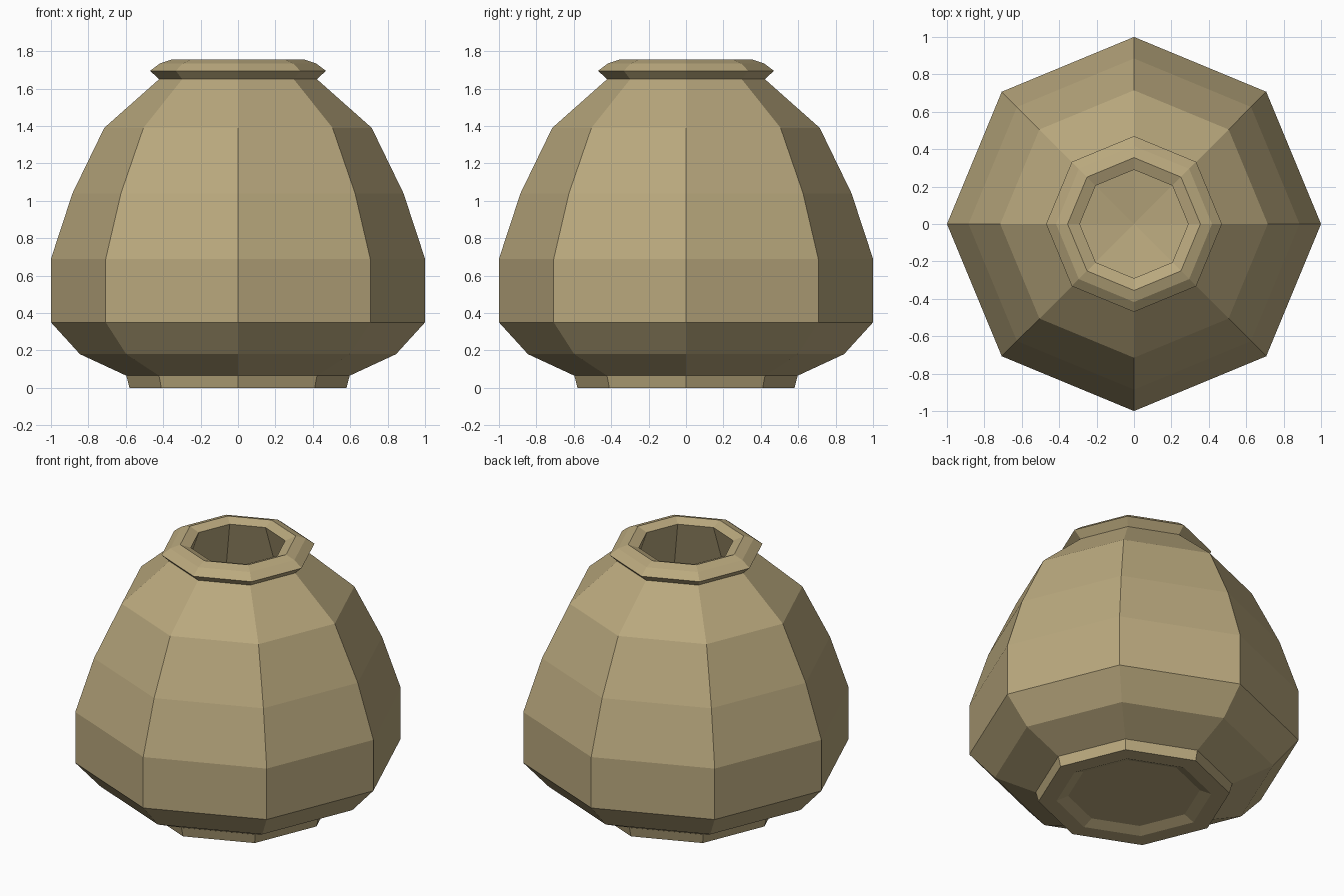
import bpy, bmesh, math

if "Cube" in bpy.data.objects:
    bpy.data.objects.remove(bpy.data.objects["Cube"])

SIDES = 8

clay = bpy.data.materials.new("sandy clay")
clay.diffuse_color = (0.49, 0.395, 0.208, 1)
clay.use_nodes = True
clay.node_tree.nodes["Principled BSDF"].inputs["Base Color"].default_value = clay.diffuse_color


def lathe(name, profile, mat):
    """Spin an (radius, z) profile into a faceted solid; radius 0 makes a pole."""
    bm = bmesh.new()
    rings = []
    for r, z in profile:
        if r == 0:
            rings.append([bm.verts.new((0, 0, z))] * SIDES)
        else:
            rings.append([bm.verts.new((r * math.cos(2 * math.pi * i / SIDES),
                                        r * math.sin(2 * math.pi * i / SIDES), z))
                          for i in range(SIDES)])
    for a, b in zip(rings, rings[1:]):
        for i in range(SIDES):
            j = (i + 1) % SIDES
            bm.faces.new(dict.fromkeys((a[i], a[j], b[j], b[i])))
    bmesh.ops.recalc_face_normals(bm, faces=bm.faces)
    mesh = bpy.data.meshes.new(name)
    bm.to_mesh(mesh)
    bm.free()
    mesh.materials.append(mat)
    obj = bpy.data.objects.new(name, mesh)
    bpy.context.collection.objects.link(obj)
    return obj


lathe("clay_pot", [
    # recessed underside and foot ring
    (0, 0.03), (0.40, 0.03), (0.47, 0), (0.58, 0), (0.597, 0.065),
    # body
    (0.845, 0.18), (1.0, 0.35), (1.0, 0.69), (0.885, 1.04), (0.715, 1.39),
    # neck and lip
    (0.422, 1.65), (0.47, 1.695), (0.417, 1.735), (0.355, 1.755),
    # mouth and hollow inside
    (0.29, 1.73), (0.42, 1.37), (0.74, 0.45), (0.55, 0.22), (0, 0.14),
], clay)
